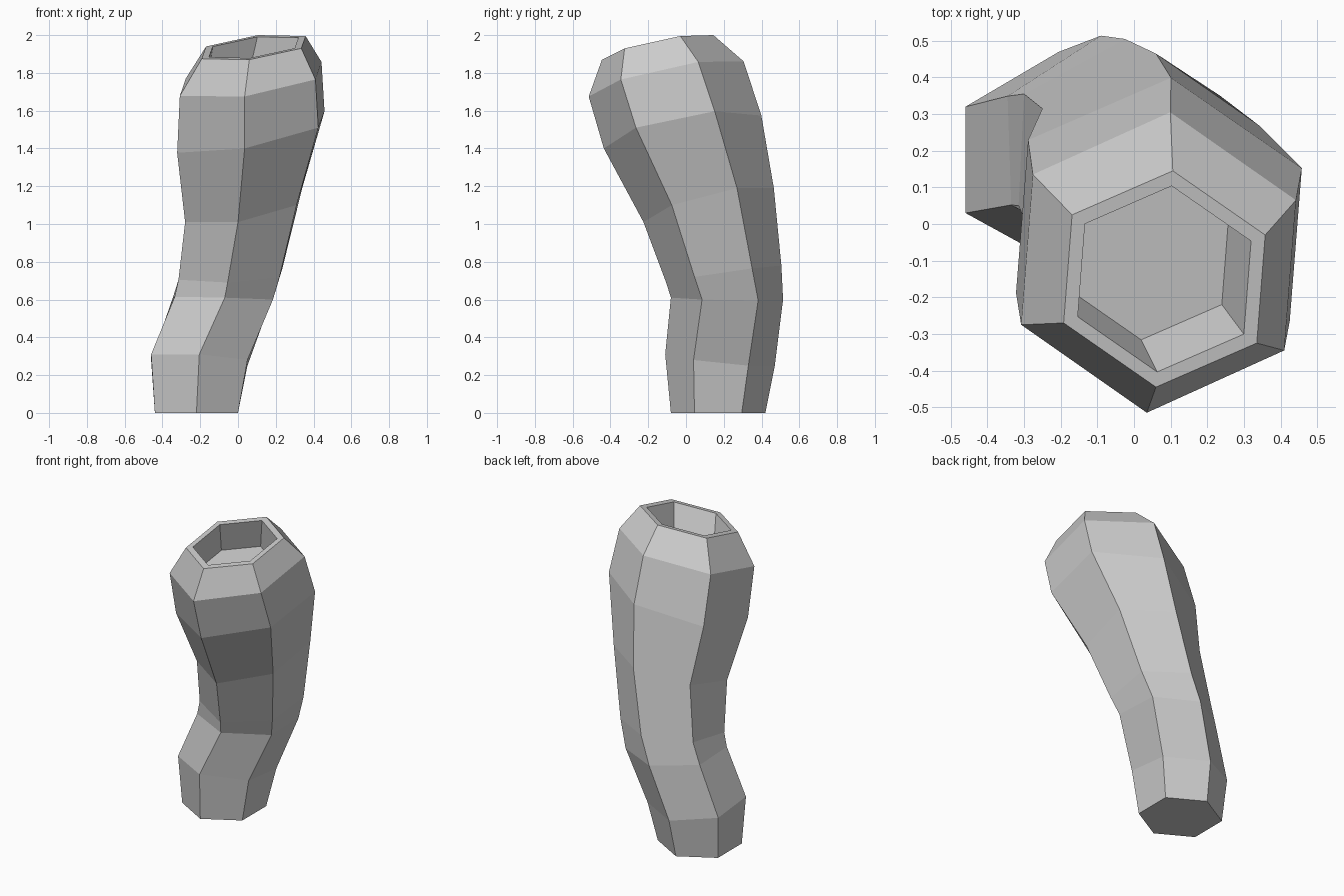
import bpy
import bmesh
from mathutils import Vector

if "Cube" in bpy.data.objects:
    bpy.data.objects.remove(bpy.data.objects["Cube"], do_unlink=True)


def make_material(name, colour):
    material = bpy.data.materials.new(name)
    material.use_nodes = True
    material.diffuse_color = colour
    material.node_tree.nodes["Principled BSDF"].inputs["Base Color"].default_value = colour
    return material


def add_hexagon(mesh, centre, first, second, scale=1):
    """Six corners of a tilted hexagon, from its centre and two adjacent corner offsets."""
    centre, first, second = Vector(centre), Vector(first), Vector(second)
    third = second - first
    offsets = [first, second, third, -first, -second, -third]
    return [mesh.verts.new(centre + offset * scale) for offset in offsets]


def bridge(mesh, lower, upper):
    """Join two hexagons with a band of six quads."""
    count = len(lower)
    for corner in range(count):
        following = (corner + 1) % count
        mesh.faces.new([lower[corner], lower[following], upper[following], upper[corner]])


# Tube sections from the base to the rim: centre, first corner, second corner
sections = [
    ((-.22, .17, 0), (0, -.25, 0), (.22, -.125, 0)),
    ((-.205, .18, .28), (0, -.29, .03), (.255, -.14, 0)),
    ((-.08, .217, .605), (.01, -.297, .005), (.265, -.132, -.005)),
    ((-.04, .2, .735), (-.015, -.305, -.045), (.26, -.155, -.015)),
    ((.03, .12, 1.1), (-.03, -.345, -.09), (.28, -.195, 0)),
    ((.068, -.018, 1.487), (-.033, -.417, -.087), (.357, -.247, .023)),
    ((.067, -.105, 1.768), (-.032, -.41, -.093), (.343, -.24, -.003)),
    ((.083, -.15, 1.935), (-.023, -.295, -.065), (.252, -.175, -.005)),
]

# Outer wall and flat base
tube = bmesh.new()
rings = [add_hexagon(tube, *section) for section in sections]
tube.faces.new(rings[0])

# Rim lip and the shallow recess inside it
centre, first, second = sections[-1]
rings.append(add_hexagon(tube, centre, first, second, scale=.86))
floor_centre = Vector(centre) + Vector((-.045, .07, -.2))
rings.append(add_hexagon(tube, floor_centre, first, second, scale=.8))
for lower, upper in zip(rings, rings[1:]):
    bridge(tube, lower, upper)
tube.faces.new(rings[-1])
bmesh.ops.recalc_face_normals(tube, faces=tube.faces)

# Finished object, flat shaded
mesh_data = bpy.data.meshes.new("bent_hexagonal_tube")
tube.to_mesh(mesh_data)
tube.free()
mesh_data.materials.append(make_material("plain_grey", (.6, .6, .6, 1)))
bent_tube = bpy.data.objects.new("bent_hexagonal_tube", mesh_data)
bpy.context.collection.objects.link(bent_tube)
